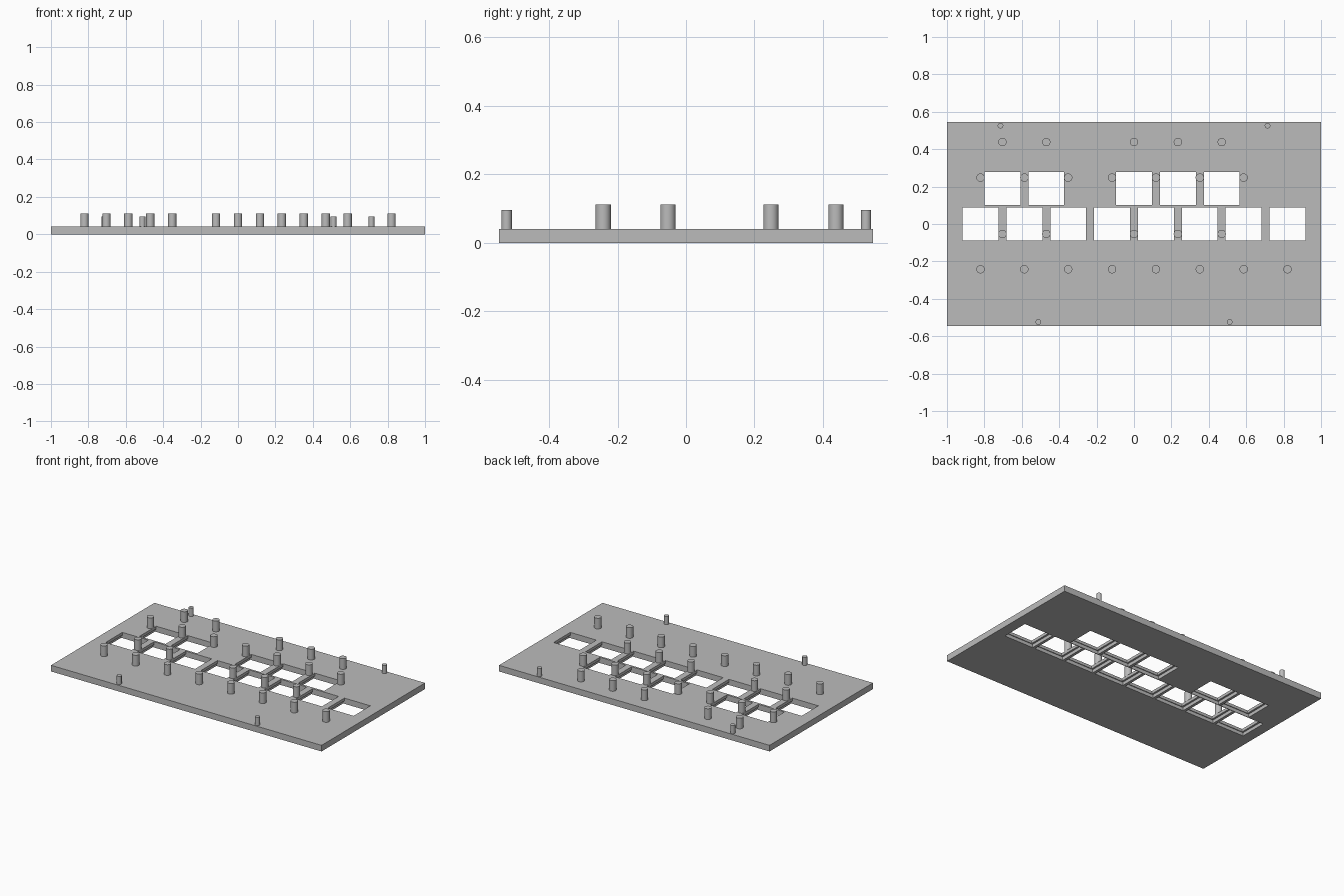
import bpy
import bmesh
from mathutils import Matrix, Vector

cube = bpy.data.objects.get("Cube")
if cube:
    bpy.data.objects.remove(cube, do_unlink=True)

PITCH = 0.2345
THICK = 0.041
HALF_Y = 0.546
LOWER_X = [(i - 3.5) * PITCH for i in range(8)]
UPPER_X = [i * PITCH for i in (-3, -2, 0, 1, 2)]
ROW_Y = 0.19

grey = bpy.data.materials.new("plain grey")
grey.use_nodes = True
COLOUR = (0.5, 0.5, 0.5, 1)
grey.diffuse_color = COLOUR
grey.node_tree.nodes["Principled BSDF"].inputs["Base Color"].default_value = COLOUR


def make_object(name, bm):
    mesh = bpy.data.meshes.new(name)
    bm.to_mesh(mesh)
    bm.free()
    mesh.materials.append(grey)
    obj = bpy.data.objects.new(name, mesh)
    bpy.context.collection.objects.link(obj)
    return obj


def boxes(name, centres, sx, sy, z0, z1):
    bm = bmesh.new()
    for x, y in centres:
        place = Matrix.Translation((x, y, (z0 + z1) / 2))
        bmesh.ops.create_cube(bm, size=1, matrix=place @ Matrix.Diagonal((sx, sy, z1 - z0, 1)))
    return make_object(name, bm)


def activate(obj):
    bpy.ops.object.select_all(action='DESELECT')
    obj.select_set(True)
    bpy.context.view_layer.objects.active = obj


def cut(obj, cutter):
    activate(obj)
    mod = obj.modifiers.new("cut", 'BOOLEAN')
    mod.operation = 'DIFFERENCE'
    mod.solver = 'EXACT'
    mod.object = cutter
    bpy.ops.object.modifier_apply(modifier=mod.name)
    bpy.data.objects.remove(cutter, do_unlink=True)


def pegs(name, spots, radius, top):
    bm = bmesh.new()
    base = THICK - 0.002
    for x, y in spots:
        bmesh.ops.create_cone(bm, cap_ends=True, segments=32, radius1=radius, radius2=radius,
                              depth=top - base,
                              matrix=Matrix.Translation((x, y, (top + base) / 2)))
    obj = make_object(name, bm)
    activate(obj)
    bpy.ops.object.shade_smooth_by_angle()
    return obj


# Plate with key openings and a wider recess underneath each one
keys = [(x, 0) for x in LOWER_X] + [(x, ROW_Y) for x in UPPER_X]
plate = boxes("plate", [(0, 0)], 2, 2 * HALF_Y, 0, THICK)
cut(plate, boxes("opening_cutter", keys, 0.192, 0.176, -0.1, 0.1))
cut(plate, boxes("recess_cutter", keys, 0.216, 0.186, -0.1, 0.022))

# Tall guide pegs in four rows
tall = [(x, -0.242) for x in LOWER_X]
tall += [(x, y) for x in UPPER_X for y in (-0.053, 0.438)]
tall += [(x, 0.248) for x in LOWER_X[:-1]]
pegs("guide_pegs", tall, 0.0222, 0.112)

# Short locating pegs near the long edges
short = [(s * x, y) for s in (-1, 1) for x, y in ((0.714, 0.526), (0.511, -0.524))]
pegs("locating_pegs", short, 0.0152, 0.096)
